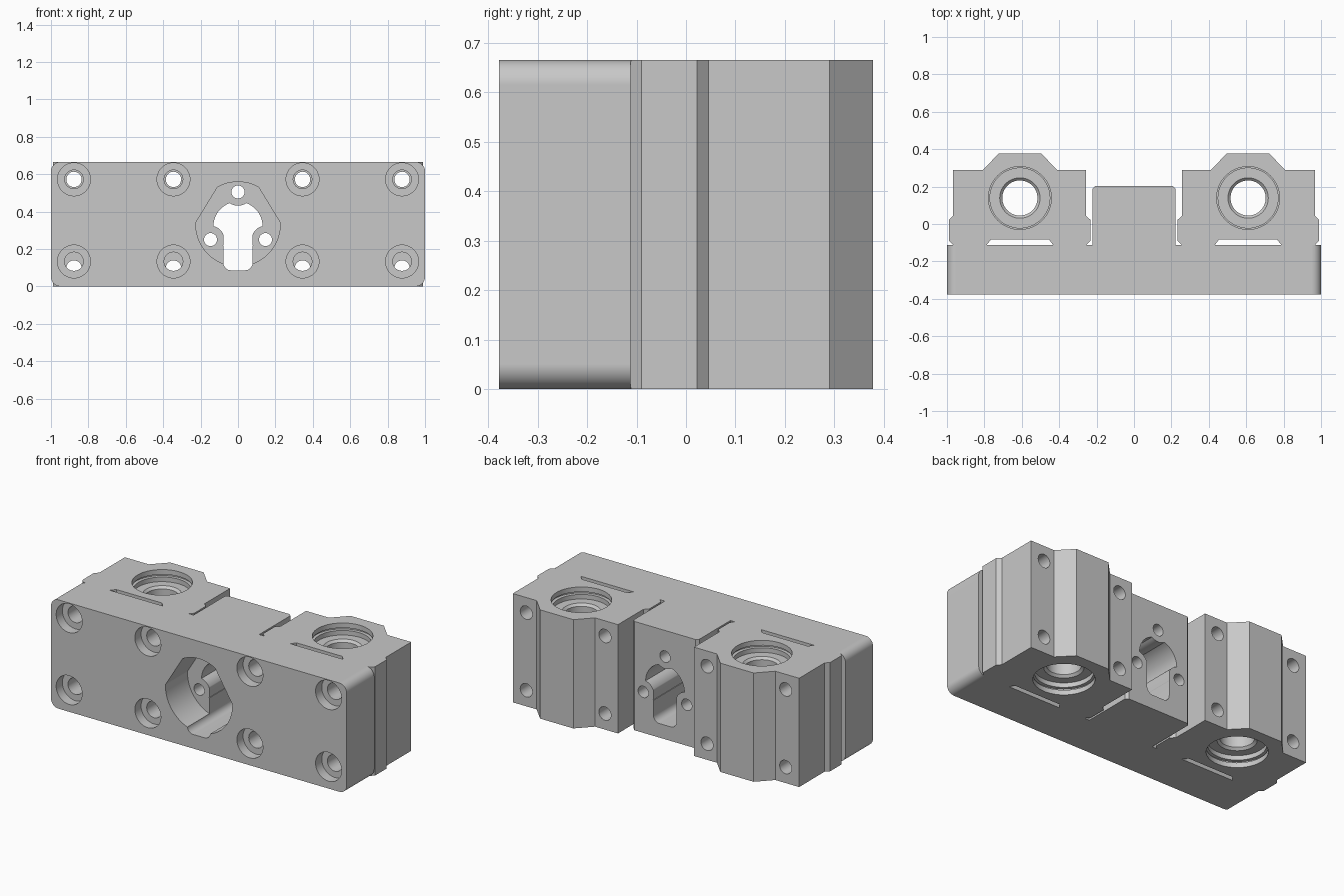
import bpy, bmesh, math

cube = bpy.data.objects.get("Cube")
if cube:
    bpy.data.objects.remove(cube, do_unlink=True)

H = 0.665          # height
FRONT = -0.378     # front plane
STEP = -0.112      # back of the mounting plate
BORE_X, BORE_Y = 0.61, 0.139

metal = bpy.data.materials.new("light_grey_metal")
metal.use_nodes = True
grey = (0.58, 0.58, 0.58, 1)
metal.diffuse_color = grey
metal.node_tree.nodes["Principled BSDF"].inputs["Base Color"].default_value = grey


def make(name, bm):
    bmesh.ops.recalc_face_normals(bm, faces=bm.faces[:])
    mesh = bpy.data.meshes.new(name)
    bm.to_mesh(mesh)
    bm.free()
    mesh.materials.append(metal)
    obj = bpy.data.objects.new(name, mesh)
    bpy.context.collection.objects.link(obj)
    return obj


def loft(name, rings):
    """Closed solid through rings of equal length."""
    bm = bmesh.new()
    loops = [[bm.verts.new(p) for p in ring] for ring in rings]
    n = len(loops[0])
    for a, b in zip(loops, loops[1:]):
        for i in range(n):
            j = (i + 1) % n
            bm.faces.new((a[i], a[j], b[j], b[i]))
    bm.faces.new(loops[0])
    bm.faces.new(loops[-1])
    return make(name, bm)


def prism_y(name, pts, lo, hi):
    return loft(name, [[(x, y, z) for x, z in pts] for y in (lo, hi)])


def prism_z(name, pts, lo, hi):
    return loft(name, [[(x, y, z) for x, y in pts] for z in (lo, hi)])


def arc(cx, cy, r, a0, a1, n):
    angles = [math.radians(a0 + (a1 - a0) * i / n) for i in range(n + 1)]
    return [(cx + r * math.cos(a), cy + r * math.sin(a)) for a in angles]


def circle(cx, cy, r, n=40):
    return arc(cx, cy, r, 0, 360, n)[:-1]


def cut(target, cutter):
    cutter.hide_render = True
    mod = target.modifiers.new("cut", "BOOLEAN")
    mod.operation = "DIFFERENCE"
    mod.solver = "EXACT"
    mod.object = cutter
    bpy.context.view_layer.objects.active = target
    bpy.ops.object.modifier_apply(modifier=mod.name)
    bpy.data.objects.remove(cutter, do_unlink=True)


# Body: plate, centre boss and two bearing blocks as one mirrored profile
half = [(.207, .203), (.222, .188), (.222, STEP), (.255, STEP), (.233, -.09),
        (.233, .022), (.257, .045), (.257, .29), (.412, .29), (.497, .378),
        (.722, .378), (.807, .29), (.968, .29), (.968, .045), (.99, .022),
        (.99, -.09), (.968, STEP), (1, STEP), (1, FRONT)]
body = prism_z("bearing_block_body",
               half + [(-x, y) for x, y in reversed(half)], 0, H)

# Rounded plate corners
R = 0.05
for sx in (-1, 1):
    for top in (False, True):
        pts = [(1 - R, -.1), (1.1, -.1), (1.1, R)] + arc(1 - R, R, R, 0, -90, 8)
        pts = [(sx * x, H - z if top else z) for x, z in pts]
        cut(body, prism_y("corner_cutter", pts, -.5, STEP + .001))

# Stepped bearing bores with retaining grooves, and relief slots
steps = [(.168, -.05), (.168, .03), (.18, .03), (.18, .042), (.16, .042),
         (.16, .07), (.108, .07), (.094, .084)]
steps += [(r, H - z) for r, z in reversed(steps)]
for sx in (-1, 1):
    cut(body, loft("bore_cutter", [[(x, y, z) for x, y in
                                    circle(sx * BORE_X, BORE_Y, r, 56)]
                                   for r, z in steps]))
    slot = [(-.178, STEP), (.178, STEP), (.155, -.083), (-.155, -.083)]
    cut(body, prism_z("relief_slot_cutter",
                      [(sx * BORE_X + x, y) for x, y in slot], -.1, H + .1))

# Counterbored screw holes in front, narrower holes from the back
for x in (-.877, -.345, .345, .877):
    for front_z, back_z in ((.572, .572), (.133, .098)):
        cut(body, prism_y("counterbore_cutter", circle(x, front_z, .088), -.5, FRONT + .06))
        cut(body, prism_y("screw_cutter", circle(x, front_z, .05, 32), -.45, 0))
        cut(body, prism_y("thread_cutter", circle(x, back_z, .041, 32), -.02, .5))

# Nut pocket: a circle with two flats
CZ = .333
pocket = arc(0, CZ, .226, 61, 119, 12) + arc(0, CZ, .226, 178, 362, 40)
cut(body, prism_y("pocket_cutter", pocket, -.5, -.165))

# Central opening, leaving lugs around the three nut screws
lugs = [(0, .505), (-.147, .25), (.147, .25)]
opening = prism_y("opening_cutter", circle(0, .322, .131, 48), -.25, .4)
for x, z in lugs:
    cut(opening, prism_y("lug", circle(x, z, .074), -.3, .5))
cut(body, opening)
w, lo, hi, r = .078, .086, .32, .04
keyhole = (arc(w - r, lo + r, r, -90, 0, 8) + arc(w - r, hi - r, r, 0, 90, 8)
           + arc(r - w, hi - r, r, 90, 180, 8) + arc(r - w, lo + r, r, 180, 270, 8))
cut(body, prism_y("keyhole_cutter", keyhole, -.5, .4))
for x, z in lugs:
    cut(body, prism_y("nut_screw_cutter", circle(x, z, .035, 32), -.25, .4))

# Smooth round walls, crisp edges
bpy.ops.object.select_all(action="DESELECT")
body.select_set(True)
bpy.context.view_layer.objects.active = body
bpy.ops.object.shade_smooth_by_angle(angle=math.radians(30))
weighted = body.modifiers.new("weighted_normals", "WEIGHTED_NORMAL")
weighted.keep_sharp = True
